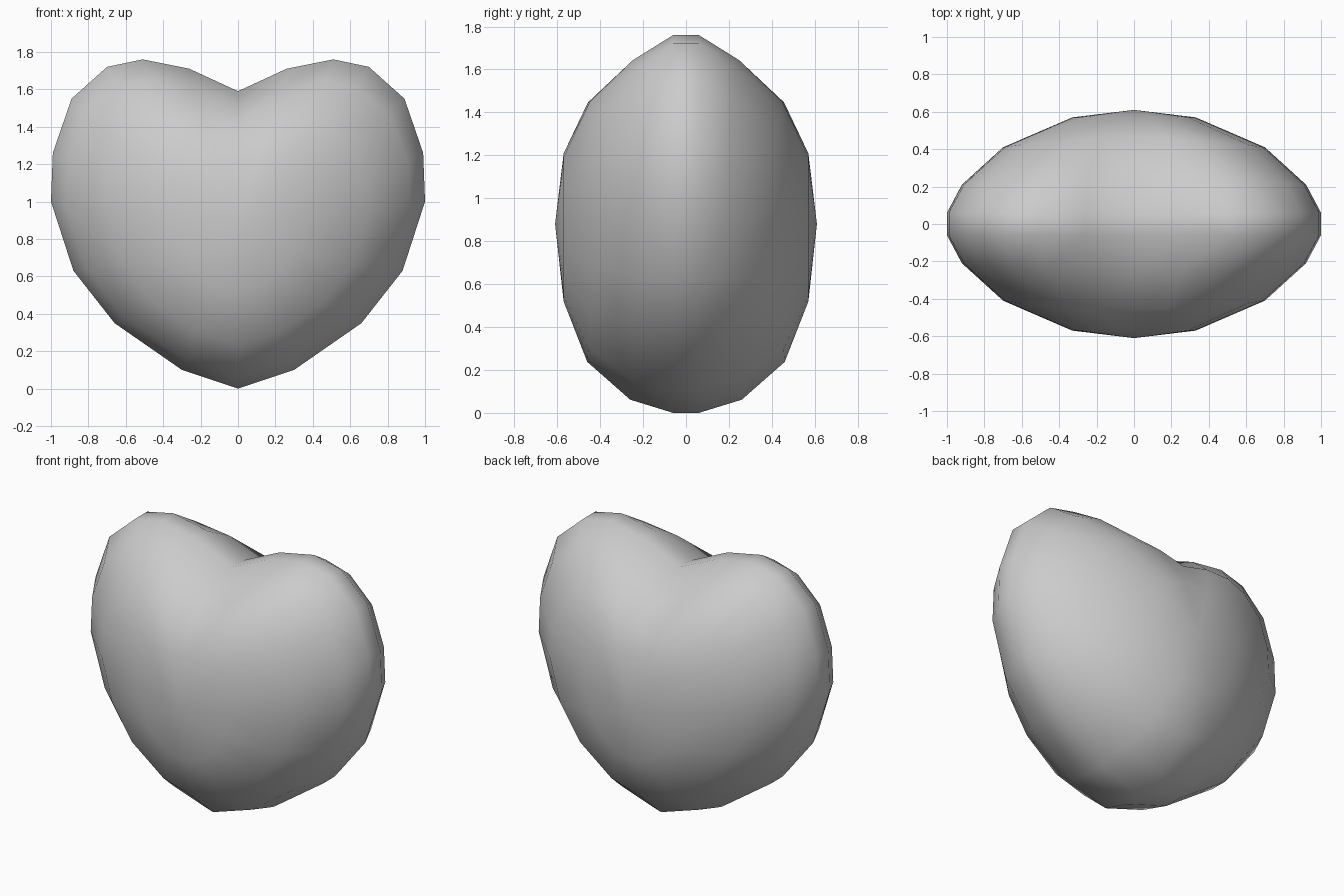
import bpy, bmesh

if "Cube" in bpy.data.objects:
    bpy.data.objects.remove(bpy.data.objects["Cube"])

# Right half of the heart outline (x, z), and a rounder outline the inner rings blend to
HEART = [(0, 0), (.30, .10), (.66, .35), (.88, .63), (1.0, 1.0), (.99, 1.26),
         (.89, 1.55), (.70, 1.72), (.51, 1.76), (.26, 1.71), (0, 1.59)]
ROUND = [(0, 0), (.34, .06), (.66, .26), (.88, .56), (1.0, .96), (.97, 1.21),
         (.87, 1.42), (.70, 1.58), (.51, 1.69), (.26, 1.75), (0, 1.76)]
CZ = .88

# Rings from rim to front: width, top scale, bottom scale, y at sides, y at top/bottom, roundness
RINGS = [(1.0, 1.0, 1.0, .06, .06, 0),
         (.92, .875, .93, .21, .26, .1),
         (.70, .67, .73, .41, .46, .4),
         (.33, .38, .41, .57, .57, .9)]


def ring_points(width, top, bottom, y_side, y_vert, roundness):
    half = []
    for (hx, hz), (rx, rz) in zip(HEART, ROUND):
        x = hx + (rx - hx) * roundness
        dz = hz + (rz - hz) * roundness - CZ
        y = y_vert + (y_side - y_vert) * min(1, x * x)
        half.append((x * width, y, CZ + dz * (top if dz > 0 else bottom)))
    return half + [(-x, y, z) for x, y, z in half[-2:0:-1]]


bm = bmesh.new()


def add_ring(params, side):
    return [bm.verts.new((x, side * y, z)) for x, y, z in ring_points(*params)]


def bridge(a, b):
    n = len(a)
    for i in range(n):
        j = (i + 1) % n
        bm.faces.new((a[i], a[j], b[j], b[i]))


# Front and back bulges, joined by a narrow rim
rims = []
for side in (-1, 1):
    rings = [add_ring(p, side) for p in RINGS]
    for a, b in zip(rings, rings[1:]):
        bridge(a, b)
    tip = bm.verts.new((0, side * .61, CZ))
    last = rings[-1]
    for i in range(len(last)):
        bm.faces.new((last[i], last[(i + 1) % len(last)], tip))
    rims.append(rings[0])
bridge(*rims)
bmesh.ops.recalc_face_normals(bm, faces=bm.faces[:])
for f in bm.faces:
    f.smooth = True

mesh = bpy.data.meshes.new("heart")
bm.to_mesh(mesh)
bm.free()
heart = bpy.data.objects.new("heart", mesh)
bpy.context.collection.objects.link(heart)

grey = bpy.data.materials.new("light grey")
grey.diffuse_color = (.6, .6, .6, 1)
grey.use_nodes = True
grey.node_tree.nodes["Principled BSDF"].inputs["Base Color"].default_value = grey.diffuse_color
mesh.materials.append(grey)
